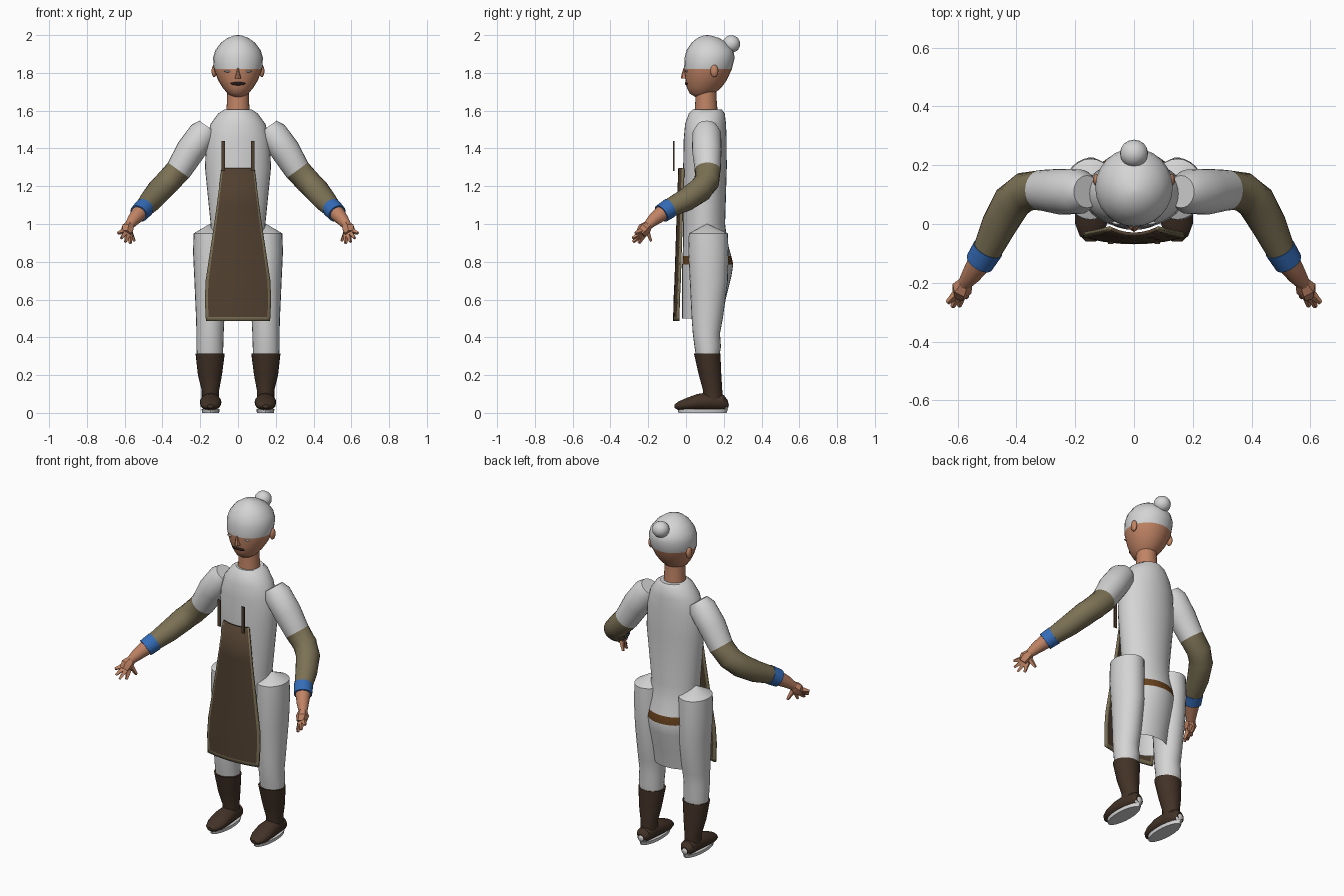
import bpy, bmesh, math
from mathutils import Vector, Matrix

if "Cube" in bpy.data.objects:
    bpy.data.objects.remove(bpy.data.objects["Cube"])

COLOURS = {
    "cloth_white": (0.66, 0.66, 0.66), "skin": (0.53, 0.23, 0.13),
    "olive_sleeve": (0.20, 0.165, 0.09), "cuff_blue": (0.035, 0.15, 0.48),
    "apron_brown": (0.08, 0.05, 0.029), "boot_brown": (0.055, 0.032, 0.02),
    "belt_brown": (0.14, 0.055, 0.013), "mouth_dark": (0.02, 0.01, 0.008),
}
MATS = {}
for key, rgb in COLOURS.items():
    MATS[key] = bpy.data.materials.new(key)
    MATS[key].diffuse_color = (*rgb, 1)


def finish(name, bm, colours, mirror=False):
    bmesh.ops.recalc_face_normals(bm, faces=bm.faces)
    mesh = bpy.data.meshes.new(name)
    bm.to_mesh(mesh)
    bm.free()
    for c in colours:
        mesh.materials.append(MATS[c])
    ob = bpy.data.objects.new(name, mesh)
    bpy.context.collection.objects.link(ob)
    if mirror:
        ob.modifiers.new("Mirror", 'MIRROR').use_mirror_merge = False
    return ob


def loft(name, rings, colours, rule=None, mirror=False, caps=(True, True), n=24):
    """Skin elliptical rings (centre, u, v); rule maps a segment number to a colour slot."""
    bm = bmesh.new()
    loops = []
    for c, u, v in rings:
        angles = [math.tau * i / n for i in range(n)]
        loops.append([bm.verts.new(c + u * math.cos(a) + v * math.sin(a)) for a in angles])
    for k, (a, b) in enumerate(zip(loops, loops[1:])):
        for i in range(n):
            j = (i + 1) % n
            f = bm.faces.new((a[i], a[j], b[j], b[i]))
            f.material_index = rule(k) if rule else 0
    for use, k in zip(caps, (0, -1)):
        if use:
            f = bm.faces.new(loops[k])
            f.material_index = rule(0 if k == 0 else len(rings) - 2) if rule else 0
    return finish(name, bm, colours, mirror)


def level(z, x0, x1, y0, y1):
    """Horizontal ring from its extents."""
    return (Vector(((x0 + x1) / 2, (y0 + y1) / 2, z)),
            Vector(((x1 - x0) / 2, 0, 0)), Vector((0, (y1 - y0) / 2, 0)))


def upright(y, x0, x1, z0, z1):
    """Ring facing along y."""
    return (Vector(((x0 + x1) / 2, y, (z0 + z1) / 2)),
            Vector(((x1 - x0) / 2, 0, 0)), Vector((0, 0, (z1 - z0) / 2)))


def tube(points):
    """Rings square to a path of (x, y, z, radius)."""
    ps = [Vector(p[:3]) for p in points]
    out = []
    for i, p in enumerate(points):
        t = (ps[min(i + 1, len(ps) - 1)] - ps[max(i - 1, 0)]).normalized()
        u = t.cross(Vector((0, 0, 1))).normalized()
        out.append((ps[i], u * p[3], t.cross(u) * p[3]))
    return out


def ball(name, loc, scale, colour, mirror=False):
    bm = bmesh.new()
    bmesh.ops.create_uvsphere(bm, u_segments=16, v_segments=10, radius=1,
                              matrix=Matrix.Translation(loc) @ Matrix.Diagonal((*scale, 1)))
    return finish(name, bm, [colour], mirror)


def box(name, loc, size, colour, mirror=False):
    bm = bmesh.new()
    bmesh.ops.create_cube(bm, size=1, matrix=Matrix.Translation(loc) @ Matrix.Diagonal((*size, 1)))
    return finish(name, bm, [colour], mirror)


# Head with hair cap, bun and neck
head = [(1.672, .03, .05, .12), (1.69, .055, .02, .15), (1.72, .08, .005, .185),
        (1.76, .105, -.003, .215), (1.82, .128, -.01, .243), (1.88, .132, -.008, .258),
        (1.92, .12, .003, .25), (1.96, .09, .03, .215), (1.985, .055, .06, .175),
        (1.997, .022, .09, .135), (2.0, .002, .11, .114)]
loft("head", [level(z, -w, w, a, b) for z, w, a, b in head], ["skin", "cloth_white"],
     lambda k: int(k >= 4))
ball("hair_bun", (0, .24, 1.953), (.048, .047, .046), "cloth_white")
loft("neck", [level(1.59, -.062, .062, .045, .168), level(1.66, -.058, .058, .05, .162),
              level(1.73, -.056, .056, .05, .16)], ["skin"])

# Face
ball("ear", (.126, .15, 1.81), (.014, .021, .033), "skin", True)
loft("nose", [level(1.77, -.017, .017, -.027, .02), level(1.79, -.012, .012, -.024, .02),
              level(1.825, -.005, .005, -.014, .02)], ["skin"], n=8)
ball("mouth", (0, .003, 1.743), (.04, .009, .009), "mouth_dark")
ball("eye", (.055, .004, 1.808), (.02, .006, .005), "cloth_white", True)

# Tunic with belt band and open skirt
tunic = [(1.605, .075, .035, .19), (1.585, .105, .015, .205), (1.53, .145, -.005, .212),
         (1.45, .168, -.012, .215), (1.3, .175, -.015, .216), (1.0, .145, -.015, .207),
         (.9, .145, -.015, .22), (.83, .15, -.018, .24), (.785, .152, -.02, .25),
         (.72, .15, -.02, .24), (.6, .145, -.02, .21), (.5, .14, -.02, .192)]
loft("tunic", [level(z, -w, w, a, b) for z, w, a, b in tunic], ["cloth_white", "belt_brown"],
     lambda k: int(k == 7), caps=(True, False), n=32)

# Apron: curved panel with a border on the sides and hem
rows = [(1.295, .085, -.035), (1.1, .11, -.042), (.95, .132, -.047), (.7, .17, -.055),
        (.6, .174, -.06), (.507, .17, -.062), (.487, .168, -.063)]
cols = (-1, -.91, -.6, -.3, 0, .3, .6, .91, 1)
bm = bmesh.new()
grid = [[bm.verts.new((w * f, y + .022 * f * f, z)) for f in cols] for z, w, y in rows]
for r in range(len(rows) - 1):
    for c in range(len(cols) - 1):
        f = bm.faces.new((grid[r][c], grid[r + 1][c], grid[r + 1][c + 1], grid[r][c + 1]))
        f.material_index = int(c in (0, len(cols) - 2) or r == len(rows) - 2)
apron = finish("apron", bm, ["apron_brown", "olive_sleeve"])
solid = apron.modifiers.new("Solidify", 'SOLIDIFY')
solid.thickness, solid.offset = .012, 0
box("apron_strap", (.079, -.065, 1.36), (.019, .006, .16), "apron_brown", True)

# Arms: shoulder, sleeve, cuff and wrist along one bent path
arm = tube([(.16, .11, 1.515, .055), (.185, .11, 1.48, .076), (.25, .11, 1.39, .078),
            (.315, .115, 1.285, .069), (.37, .11, 1.225, .067), (.415, .075, 1.18, .066),
            (.46, -.005, 1.125, .06), (.497, -.085, 1.085, .05), (.525, -.13, 1.055, .047),
            (.555, -.175, 1.02, .037), (.578, -.205, .99, .026)])
loft("upper_arm", arm[:4], ["cloth_white"], mirror=True)
loft("forearm_sleeve", arm[3:8], ["olive_sleeve"], mirror=True)
loft("wrist_cuff", [(c, u * 1.06, v * 1.06) for c, u, v in arm[7:9]], ["cuff_blue"], mirror=True)
loft("wrist", [(c, u * .88, v * .88) for c, u, v in arm[8:]], ["skin"], mirror=True)

# Hands: faceted palm, spread fingers and thumb
loft("palm", tube([(.57, -.195, 1.0, .022), (.585, -.22, .975, .036), (.592, -.24, .95, .028)]),
     ["skin"], mirror=True, n=6)
for i, tip in enumerate([(.635, -.268, .952), (.618, -.282, .925), (.595, -.28, .905),
                         (.57, -.25, .898)]):
    root = (.6 - .009 * i, -.235 + .004 * i, .965 - .006 * i)
    loft(f"finger_{i + 1}", tube([(*root, .018), (*tip, .008)]), ["skin"], mirror=True, n=4)
loft("thumb", tube([(.578, -.21, .975, .018), (.548, -.185, .91, .008)]), ["skin"],
     mirror=True, n=4)

# Legs with shallow conical hip caps
leg = [(1.0, .146, .15, .11, .114), (.95, .06, .235, .015, .222), (.85, .06, .238, .012, .225),
       (.7, .06, .231, .02, .222), (.5, .072, .222, .03, .195), (.42, .076, .22, .036, .18),
       (.35, .078, .22, .045, .185), (.29, .08, .217, .055, .175)]
loft("leg", [level(*r) for r in leg], ["cloth_white"], mirror=True)

# Boots: shaft, shoe, sole and pale heel patch
loft("boot_shaft", [level(.315, .07, .225, .042, .182), level(.2, .085, .212, .068, .187),
                    level(.12, .1, .192, .09, .192), level(.06, .1, .192, .09, .192)],
     ["boot_brown"], mirror=True)
loft("shoe", [upright(.222, .125, .168, .025, .065), upright(.2, .105, .187, .014, .095),
              upright(.13, .095, .195, .012, .11), upright(.06, .088, .202, .012, .1),
              upright(0, .092, .2, .012, .078), upright(-.04, .108, .185, .015, .06),
              upright(-.06, .13, .163, .025, .045)], ["boot_brown"], mirror=True)
loft("sole", [level(0, .1, .19, -.04, .215), level(.02, .097, .193, -.045, .222)],
     ["cloth_white"], mirror=True)
ball("heel_patch", (.146, .205, .042), (.028, .022, .027), "cloth_white", True)

# Smooth shading with sharp edges kept
for ob in bpy.context.scene.objects:
    ob.select_set(True)
    bpy.context.view_layer.objects.active = ob
bpy.ops.object.shade_smooth_by_angle(angle=math.radians(35))

for m in bpy.data.materials:
    if m.users and not m.is_grease_pencil:
        m.use_nodes = True
        m.node_tree.nodes["Principled BSDF"].inputs["Base Color"].default_value = m.diffuse_color
